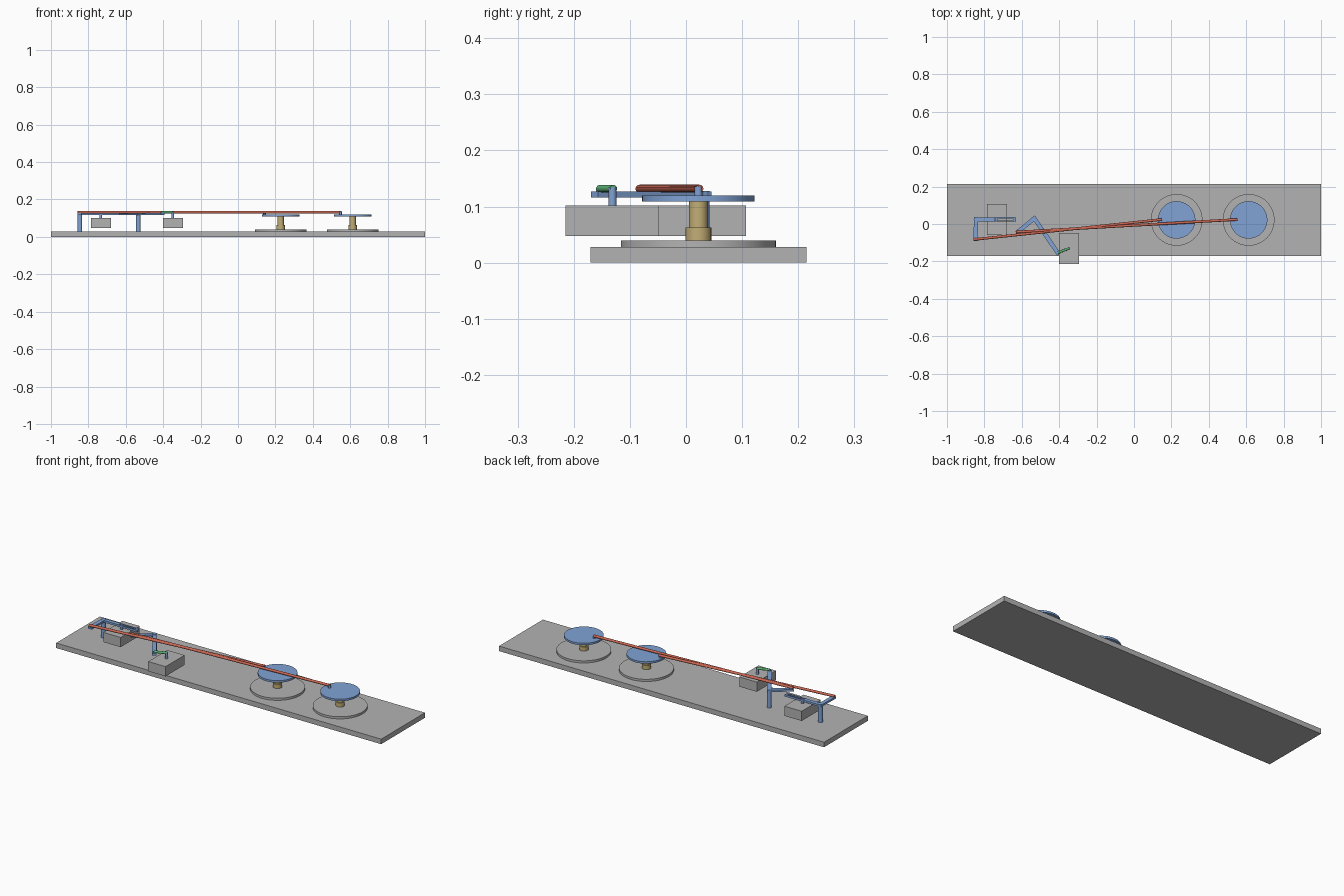
import bpy
import math
from mathutils import Vector

if "Cube" in bpy.data.objects:
    bpy.data.objects.remove(bpy.data.objects["Cube"])


def material(name, rgb):
    m = bpy.data.materials.new(name)
    m.diffuse_color = (*rgb, 1)
    m.use_nodes = True
    m.node_tree.nodes["Principled BSDF"].inputs["Base Color"].default_value = m.diffuse_color
    return m


GREY = material("grey", (0.45, 0.45, 0.45))
BLUE = material("blue", (0.22, 0.37, 0.67))
RED = material("red", (0.62, 0.14, 0.09))
TAN = material("tan", (0.54, 0.42, 0.18))
GREEN = material("green", (0.11, 0.45, 0.18))


def finish(name, mat, smooth=False):
    o = bpy.context.object
    o.name = name
    o.data.materials.append(mat)
    if smooth:
        bpy.ops.object.shade_smooth_by_angle()
    return o


def box(name, mat, x0, x1, y0, y1, z0, z1):
    bpy.ops.mesh.primitive_cube_add(
        size=1, location=((x0 + x1) / 2, (y0 + y1) / 2, (z0 + z1) / 2))
    bpy.context.object.scale = (x1 - x0, y1 - y0, z1 - z0)
    bpy.ops.object.transform_apply(location=False, rotation=False, scale=True)
    return finish(name, mat)


def drum(name, mat, x, y, r, z0, z1, n=64):
    bpy.ops.mesh.primitive_cylinder_add(
        vertices=n, radius=r, depth=z1 - z0, location=(x, y, (z0 + z1) / 2))
    return finish(name, mat, True)


def rod(name, mat, a, b, z, r):
    # round bar between two plan points
    a, b = Vector((*a, z)), Vector((*b, z))
    d = b - a
    bpy.ops.mesh.primitive_cylinder_add(
        vertices=16, radius=r, depth=d.length, location=(a + b) / 2,
        rotation=d.to_track_quat('Z', 'Y').to_euler())
    return finish(name, mat, True)


def bar(name, a, b, w=0.022, z0=0.116, z1=0.127):
    # flat lever arm between two plan points, overhanging each by half a width
    a, b = Vector(a), Vector(b)
    d, c = b - a, (a + b) / 2
    bpy.ops.mesh.primitive_cube_add(
        size=1, location=(c.x, c.y, (z0 + z1) / 2),
        rotation=(0, 0, math.atan2(d.y, d.x)))
    bpy.context.object.scale = (d.length + w, w, z1 - z0)
    bpy.ops.object.transform_apply(location=False, rotation=False, scale=True)
    return finish(name, BLUE)


# Base plate and two servo blocks
box("base_plate", GREY, -1, 1, -0.17, 0.215, 0, 0.028)
box("servo_rear", GREY, -0.787, -0.68, -0.06, 0.107, 0.048, 0.102)
box("servo_front", GREY, -0.402, -0.295, -0.215, -0.048, 0.048, 0.102)

# Turntables: flange, stepped spindle, top disc and drive pin
for i, (x, pin_x) in enumerate(((0.228, 0.142), (0.613, 0.548)), 1):
    y = 0.022
    drum(f"flange_{i}", GREY, x, y, 0.138, 0.028, 0.040)
    drum(f"spindle_collar_{i}", TAN, x, y, 0.023, 0.040, 0.063, 32)
    drum(f"spindle_{i}", TAN, x, y, 0.017, 0.063, 0.109, 32)
    drum(f"disc_{i}", BLUE, x, y, 0.1, 0.109, 0.120)
    drum(f"disc_pin_{i}", BLUE, pin_x, y, 0.007, 0.120, 0.136, 16)

# Slotted bellcrank on its post
p1, e1 = (-0.845, 0.025), (-0.847, -0.081)
drum("pivot_post_1", BLUE, *p1, 0.012, 0.028, 0.128, 24)
bar("crank_1_short_arm", p1, e1)
bar("crank_1_long_arm", p1, (-0.757, 0.025))
for side in (-1, 1):
    y = 0.025 + side * 0.0085
    box("crank_1_slot_side", BLUE, -0.748, -0.634,
        y - 0.003, y + 0.003, 0.116, 0.127)
box("crank_1_slot_end", BLUE, -0.647, -0.632, 0.014, 0.036, 0.116, 0.127)
drum("servo_rear_shaft", BLUE, -0.734, 0.025, 0.007, 0.102, 0.125, 16)
drum("crank_1_pin", BLUE, *e1, 0.006, 0.127, 0.134, 16)

# Angled bellcrank on its post
p2, e2, f2 = (-0.533, 0.030), (-0.620, -0.041), (-0.408, -0.154)
drum("pivot_post_2", BLUE, *p2, 0.012, 0.028, 0.128, 24)
bar("crank_2_short_arm", p2, e2)
bar("crank_2_long_arm", p2, f2)
drum("crank_2_pin", BLUE, *e2, 0.006, 0.127, 0.134, 16)
drum("crank_2_link_pin", BLUE, *f2, 0.006, 0.127, 0.134, 16)

# Front servo shaft and its short link
drum("servo_front_shaft", BLUE, -0.348, -0.131, 0.007, 0.102, 0.135, 16)
rod("servo_link", GREEN, f2, (-0.344, -0.129), 0.132, 0.0065)

# Long push rods from the bellcranks to the discs
rod("push_rod_1", RED, (-0.857, -0.083), (0.148, 0.024), 0.132, 0.007)
rod("push_rod_2", RED, (-0.630, -0.043), (0.552, 0.024), 0.132, 0.007)
